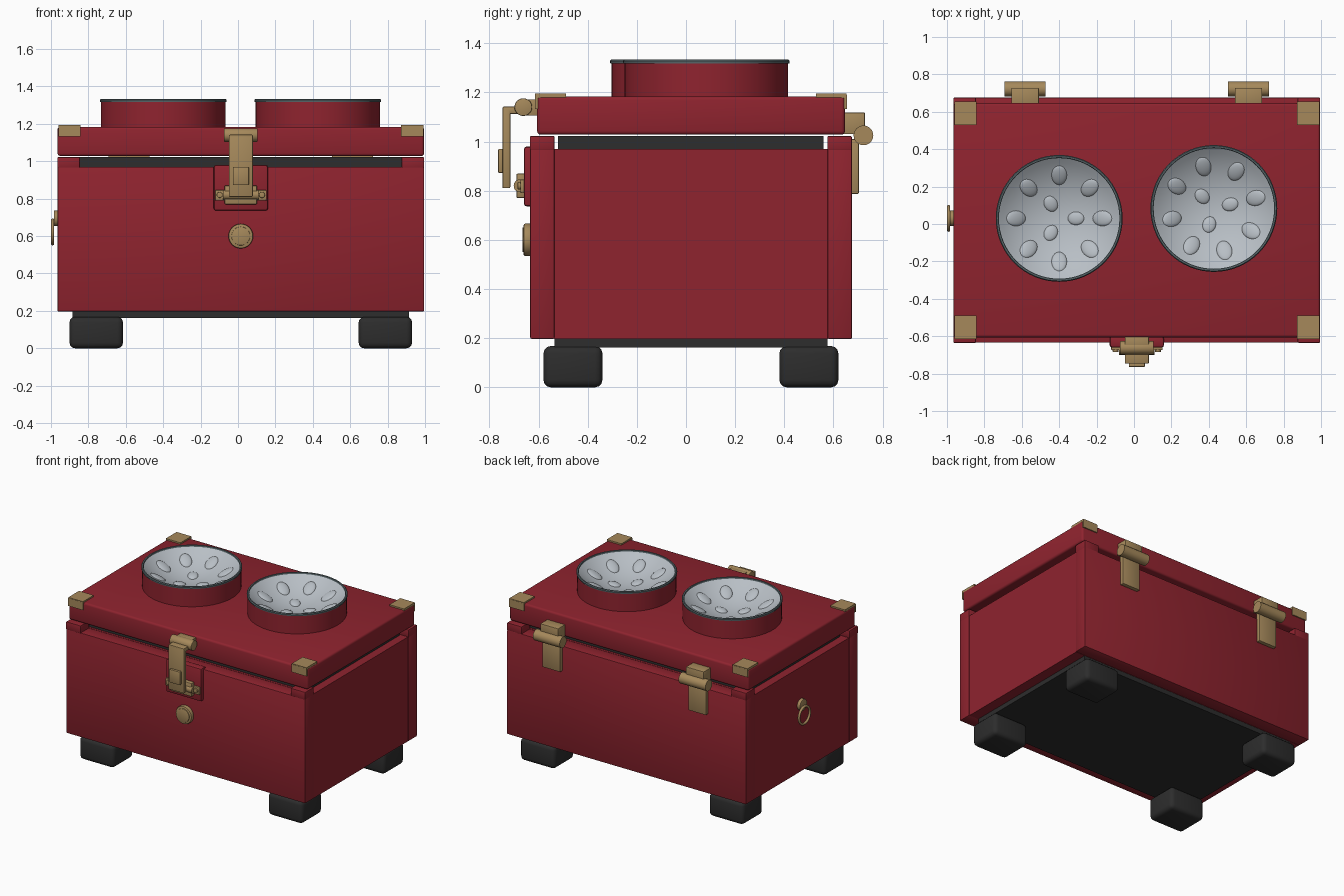
import bpy, bmesh, math
from mathutils import Matrix, Vector

if "Cube" in bpy.data.objects:
    bpy.data.objects.remove(bpy.data.objects["Cube"])


def material(name, rgb):
    m = bpy.data.materials.new(name)
    m.diffuse_color = (*rgb, 1)
    m.use_nodes = True
    m.node_tree.nodes["Principled BSDF"].inputs["Base Color"].default_value = m.diffuse_color
    return m


RED = material("red lacquer", (0.275, 0.017, 0.028))
BRASS = material("brass", (0.38, 0.25, 0.105))
BLACK = material("black rubber", (0.026, 0.026, 0.026))
STEEL = material("light steel", (0.48, 0.52, 0.56))
RIM = material("dark steel", (0.10, 0.135, 0.145))
CX, CY = 0.015, 0.02  # centre of the case


def finish(name, bm, mat):
    bmesh.ops.recalc_face_normals(bm, faces=bm.faces)
    me = bpy.data.meshes.new(name)
    bm.to_mesh(me)
    bm.free()
    me.materials.append(mat)
    ob = bpy.data.objects.new(name, me)
    bpy.context.collection.objects.link(ob)
    bpy.context.view_layer.objects.active = ob
    bpy.ops.object.select_all(action='DESELECT')
    ob.select_set(True)
    bpy.ops.object.shade_smooth_by_angle(angle=math.radians(35))
    return ob


def box(name, x, y, z, mat, bevel=0.0, segs=2):
    """Box from (min, max) ranges with rounded edges."""
    bm = bmesh.new()
    bmesh.ops.create_cube(bm, size=1)
    for v in bm.verts:
        v.co = Vector([(a + b) / 2 + c * (b - a) for (a, b), c in zip((x, y, z), v.co)])
    if bevel:
        bmesh.ops.bevel(bm, geom=bm.edges[:], offset=bevel, segments=segs,
                        profile=0.5, affect='EDGES')
    return finish(name, bm, mat)


def rod(name, centre, radius, length, axis, mat, bevel=0.0):
    """Capped cylinder along the x or y axis."""
    bm = bmesh.new()
    bmesh.ops.create_cone(bm, cap_ends=True, segments=32, radius1=radius,
                          radius2=radius, depth=length)
    if bevel:
        caps = [e for e in bm.edges if abs(e.verts[0].co.z - e.verts[1].co.z) < 1e-5]
        bmesh.ops.bevel(bm, geom=caps, offset=bevel, segments=2, profile=0.5, affect='EDGES')
    rot = Matrix.Rotation(math.pi / 2, 4, 'Y' if axis == 'x' else 'X')
    bm.transform(Matrix.Translation(centre) @ rot)
    return finish(name, bm, mat)


def lathe(name, profile, centre, mat, steps=64):
    """Revolve an (r, z) profile around a vertical axis."""
    bm = bmesh.new()
    vs = [bm.verts.new((r, 0, z)) for r, z in profile]
    es = [bm.edges.new(p) for p in zip(vs, vs[1:])]
    bmesh.ops.spin(bm, geom=vs + es, cent=(0, 0, 0), axis=(0, 0, 1),
                   angle=2 * math.pi, steps=steps)
    bmesh.ops.remove_doubles(bm, verts=bm.verts, dist=1e-5)
    bm.transform(Matrix.Translation((*centre, 0)))
    return finish(name, bm, mat)


# Case walls, with the side panels set in between front and back
box("front_wall", (-0.965, 0.995), (-0.634, -0.535), (0.197, 0.97), RED, 0.006)
box("back_wall", (-0.965, 0.995), (0.575, 0.676), (0.197, 0.97), RED, 0.006)
box("side_panels", (-0.961, 0.991), (-0.537, 0.577), (0.197, 0.97), RED)
box("base_plate", (-0.885, 0.915), (-0.535, 0.575), (0.163, 0.2), BLACK)
box("gasket", (-0.90, 0.93), (-0.52, 0.56), (0.965, 1.022), BLACK)
for sx in (-1, 1):
    for sy in (-1, 1):
        # Feet and corner blocks
        fx, fy = CX + sx * 0.773, CY + sy * 0.48
        box("foot", (fx - 0.143, fx + 0.143), (fy - 0.12, fy + 0.12), (0, 0.168), BLACK, 0.03, 3)
        bx, by = CX + sx * 0.92, CY + sy * 0.605
        box("corner_block", (bx - 0.06, bx + 0.06), (by - 0.05, by + 0.05), (0.965, 1.022),
            RED, 0.004)
        # Brass corner angles on the lid
        ax, ay, ey = CX + sx * 0.916, CY + sy * 0.571, CY + sy * 0.629
        box("corner_plate", (ax - 0.06, ax + 0.06), (ay - 0.063, ay + 0.063), (1.178, 1.195), BRASS)
        box("corner_flange", (ax - 0.06, ax + 0.06), (ey - 0.006, ey + 0.006), (1.132, 1.19), BRASS)

# Lid
box("lid", (-0.965, 0.995), (-0.606, 0.647), (1.028, 1.184), RED, 0.015, 3)

# Two bowls with raised bumps, each in a red collar
TOP, DEPTH, R = 1.326, 0.118, 0.325
SPHERE = (R * R + DEPTH * DEPTH) / (2 * DEPTH)


def bowl_z(r):
    return TOP - DEPTH + SPHERE - math.sqrt(SPHERE * SPHERE - r * r)


for centre, turn in (((-0.40, 0.03), 0), ((0.427, 0.083), 14)):
    lathe("bowl_collar", [(0.333, 1.175), (0.333, 1.322)], centre, RED)
    lathe("bowl", [(R * i / 12, bowl_z(R * i / 12)) for i in range(13)], centre, STEEL)
    lathe("bowl_rim", [(0.322, 1.324), (0.325, 1.333), (0.334, 1.334), (0.339, 1.328),
                       (0.338, 1.318), (0.331, 1.318)], centre, RIM)
    bm = bmesh.new()
    for count, r, size in ((8, 0.232, (0.06, 0.042, 0.014)), (3, 0.09, (0.045, 0.036, 0.014))):
        tilt = math.asin(r / SPHERE)
        for i in range(count):
            ang = math.radians(turn) + 2 * math.pi * i / count
            mat = (Matrix.Translation((*centre, 0)) @ Matrix.Rotation(ang, 4, 'Z')
                   @ Matrix.Translation((r, 0, bowl_z(r))) @ Matrix.Rotation(-tilt, 4, 'Y')
                   @ Matrix.Diagonal((*size, 1)))
            bmesh.ops.create_uvsphere(bm, u_segments=20, v_segments=10, radius=1, matrix=mat)
    finish("bowl_bumps", bm, STEEL)

# Rear hinges
for hx in (CX - 0.597, CX + 0.597):
    rod("hinge_barrel", (hx, 0.722, 1.025), 0.04, 0.22, 'x', BRASS)
    box("hinge_upper_leaf", (hx - 0.073, hx + 0.073), (0.635, 0.728), (1.03, 1.118), BRASS, 0.004)
    box("hinge_lower_leaf", (hx - 0.073, hx + 0.073), (0.67, 0.703), (0.787, 1.01), BRASS, 0.004)

# Front latch: red backing plate, catch, hanging strap and pivot
box("latch_backing", (CX - 0.145, CX + 0.145), (-0.66, -0.6), (0.736, 0.98), RED, 0.012)
box("catch_plate", (CX - 0.138, CX + 0.138), (-0.674, -0.655), (0.79, 0.846), BRASS, 0.005)
box("catch_block", (CX - 0.087, CX + 0.087), (-0.69, -0.655), (0.77, 0.87), BRASS, 0.006)
rod("catch_pin", (CX, -0.675, 0.82), 0.026, 0.19, 'x', BRASS)
for s in (-1, 1):
    rod("catch_screw", (CX + s * 0.113, -0.676, 0.82), 0.016, 0.018, 'y', BRASS, 0.003)
box("latch_strap", (CX - 0.064, CX + 0.064), (-0.747, -0.715), (0.81, 1.135), BRASS, 0.005)
box("latch_strap_bend", (CX - 0.064, CX + 0.064), (-0.747, -0.66), (1.112, 1.142), BRASS, 0.006)
box("latch_tab", (CX - 0.043, CX + 0.043), (-0.764, -0.742), (0.872, 0.97), BRASS, 0.004)
rod("latch_pivot", (CX, -0.662, 1.14), 0.036, 0.18, 'x', BRASS, 0.004)
box("latch_mount", (CX - 0.064, CX + 0.064), (-0.66, -0.6), (1.105, 1.172), BRASS, 0.004)

# Round front button: rim and disc
rod("button_rim", (CX, -0.644, 0.6), 0.066, 0.034, 'y', BRASS, 0.007)
rod("button_disc", (CX, -0.66, 0.6), 0.05, 0.012, 'y', BRASS, 0.003)

# Pull ring on the left side
rod("ring_mount", (-0.97, 0.03, 0.695), 0.042, 0.03, 'x', BRASS, 0.004)
bpy.ops.mesh.primitive_torus_add(major_radius=0.063, minor_radius=0.009, major_segments=40,
                                 minor_segments=10, location=(-0.991, 0.03, 0.622),
                                 rotation=(0, math.pi / 2, 0))
ring = bpy.context.object
ring.name = "pull_ring"
ring.data.materials.append(BRASS)
bpy.ops.object.shade_smooth_by_angle(angle=math.radians(60))
